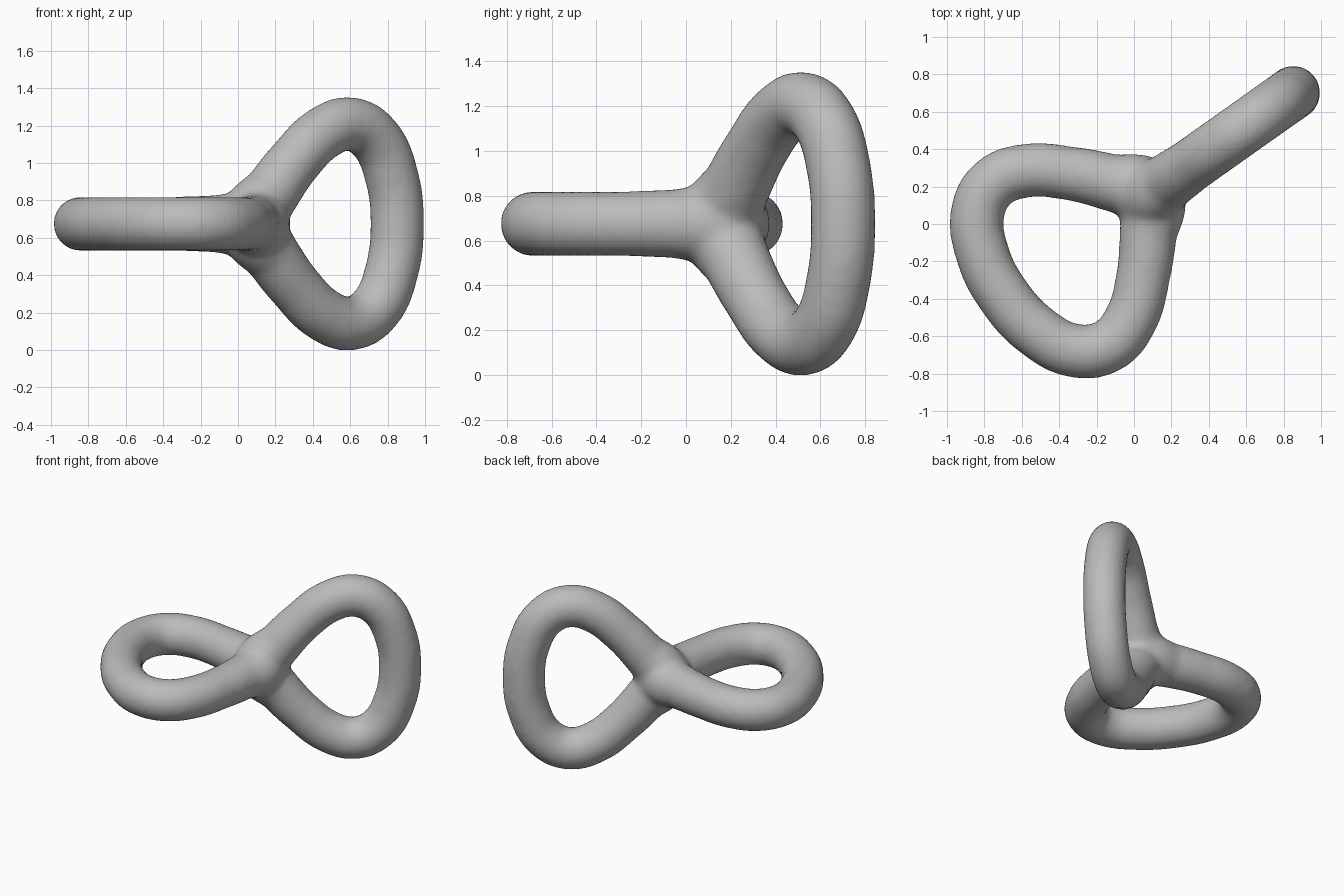
import bpy, math
from mathutils import Vector

cube = bpy.data.objects.get("Cube")
if cube:
    bpy.data.objects.remove(cube, do_unlink=True)

# Plain grey material
grey = bpy.data.materials.new("plain grey")
grey.use_nodes = True
COLOUR = (0.5, 0.5, 0.5, 1)
grey.diffuse_color = COLOUR
grey.node_tree.nodes["Principled BSDF"].inputs["Base Color"].default_value = COLOUR

# Common axis of the two loops, and their meeting point
A = math.radians(35.3)
AXIS = Vector((math.cos(A), math.sin(A), 0))
SIDE = Vector((-math.sin(A), math.cos(A), 0))
UP = Vector((0, 0, 1))
CENTRE = Vector((0.08, 0.155, 0.675))
TUBE = 0.145

# Half of the teardrop centreline: distance along axis, half width, radius factor
HALF = [(0.13, 0.175, 1.06), (0.28, 0.34, 1.0), (0.46, 0.485, 1.0),
        (0.64, 0.533, 1.0), (0.80, 0.455, 1.0), (0.91, 0.25, 1.0)]
OUTLINE = ([(0, 0, 1.3)] + HALF + [(0.945, 0, 1.0)]
           + [(s, -w, r) for s, w, r in reversed(HALF)])


def add_loop(curve, along, across):
    spline = curve.splines.new('BEZIER')
    spline.bezier_points.add(len(OUTLINE) - 1)
    spline.use_cyclic_u = True
    for point, (s, w, r) in zip(spline.bezier_points, OUTLINE):
        point.co = CENTRE + along * s + across * w
        point.radius = r
        point.handle_left_type = point.handle_right_type = 'AUTO'


# Upright loop and flat loop, as round tubes
curve = bpy.data.curves.new("twin_loops", 'CURVE')
curve.dimensions = '3D'
curve.bevel_depth = TUBE
curve.bevel_resolution = 8
curve.resolution_u = 10
add_loop(curve, AXIS, UP)
add_loop(curve, -AXIS, SIDE)
loops = bpy.data.objects.new("twin_loops", curve)
bpy.context.collection.objects.link(loops)
bpy.ops.object.select_all(action='DESELECT')
loops.select_set(True)
bpy.context.view_layer.objects.active = loops
bpy.ops.object.convert(target='MESH')
loops = bpy.context.object

# Rounded hub where the loops cross
bpy.ops.mesh.primitive_uv_sphere_add(segments=32, ring_count=16, radius=0.2, location=CENTRE)
hub = bpy.context.object
loops.select_set(True)
bpy.context.view_layer.objects.active = loops
bpy.ops.object.join()
loops.name = "twin_loops"

# Fuse everything into one soft skin
remesh = loops.modifiers.new("fuse", 'REMESH')
remesh.mode = 'VOXEL'
remesh.voxel_size = 0.02
smooth = loops.modifiers.new("soften", 'SMOOTH')
smooth.factor = 0.5
smooth.iterations = 12
bpy.ops.object.convert(target='MESH')
loops.data.materials.clear()
loops.data.materials.append(grey)
bpy.ops.object.shade_smooth()
